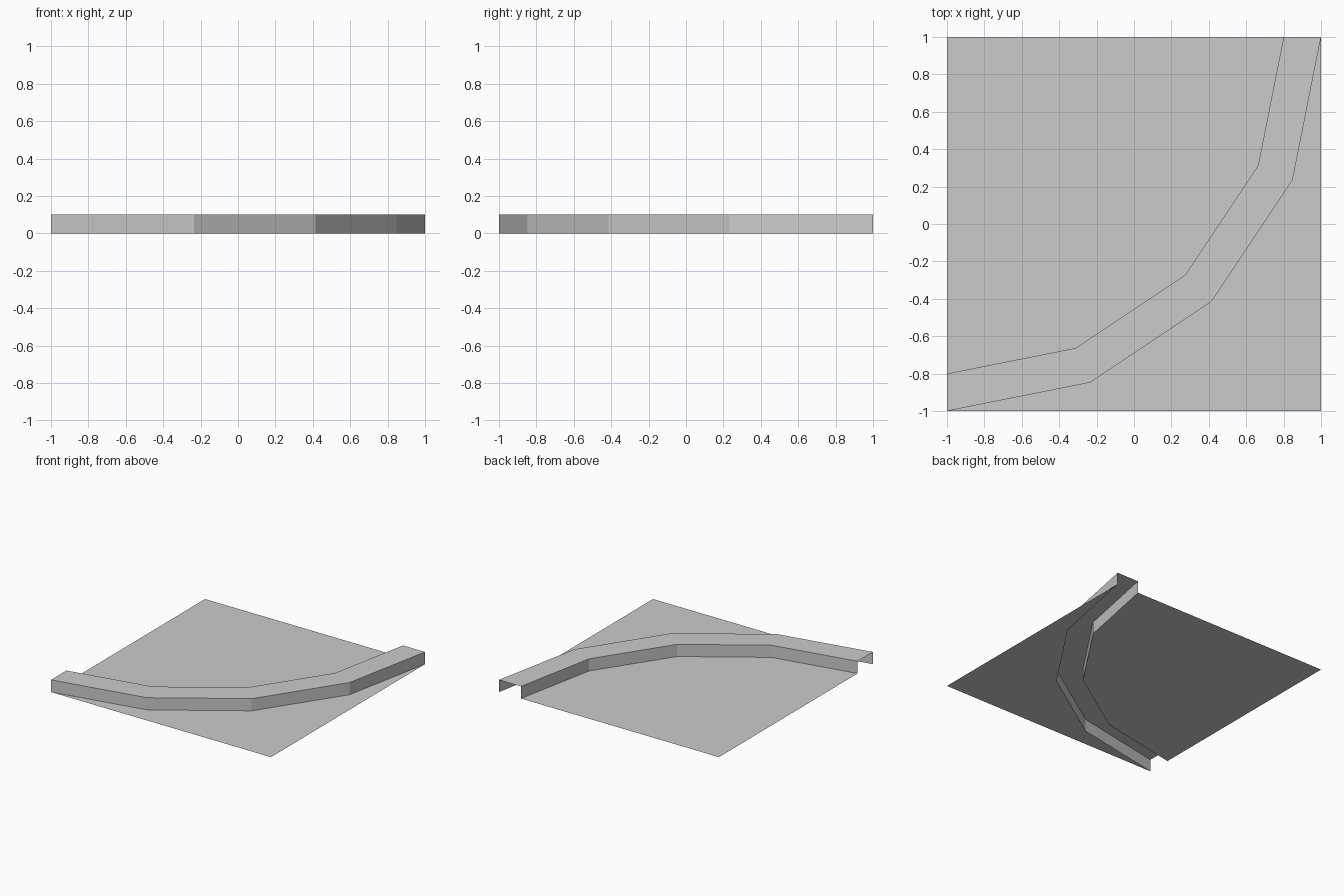
import bpy
import bmesh
import math

cube = bpy.data.objects.get("Cube")
if cube:
    bpy.data.objects.remove(cube, do_unlink=True)

SEGMENTS = 4
HEIGHT = 0.1
OUTER_RADIUS, INNER_RADIUS = 2.0, 1.8

grey = bpy.data.materials.new("light grey")
grey.use_nodes = True
colour = (0.6, 0.6, 0.6, 1)
grey.diffuse_color = colour
grey.node_tree.nodes["Principled BSDF"].inputs["Base Color"].default_value = colour


def arc(radius, z):
    """Quarter turn around the back right corner of the tile."""
    angles = [math.pi / 2 * i / SEGMENTS for i in range(SEGMENTS + 1)]
    return [(-1 + radius * math.sin(a), 1 - radius * math.cos(a), z) for a in angles]


def add_object(name, bm):
    mesh = bpy.data.meshes.new(name)
    bm.to_mesh(mesh)
    bm.free()
    mesh.materials.append(grey)
    bpy.context.collection.objects.link(bpy.data.objects.new(name, mesh))


def add_panel(name, outline):
    bm = bmesh.new()
    bm.faces.new([bm.verts.new(p) for p in outline])
    add_object(name, bm)


# Flat ground on either side of the curb
add_panel("inner_ground", arc(INNER_RADIUS, 0) + [(-1, 1, 0)])
add_panel("outer_ground", [(1, -1, 0)] + arc(OUTER_RADIUS, 0)[::-1])

# Curved curb: outer wall, top and inner wall, open below and at its ends
bm = bmesh.new()
profile = [(OUTER_RADIUS, 0), (OUTER_RADIUS, HEIGHT),
           (INNER_RADIUS, HEIGHT), (INNER_RADIUS, 0)]
rails = [[bm.verts.new(p) for p in arc(r, z)] for r, z in profile]
for low, high in zip(rails, rails[1:]):
    for i in range(SEGMENTS):
        bm.faces.new((low[i], low[i + 1], high[i + 1], high[i]))
add_object("curved_curb", bm)
